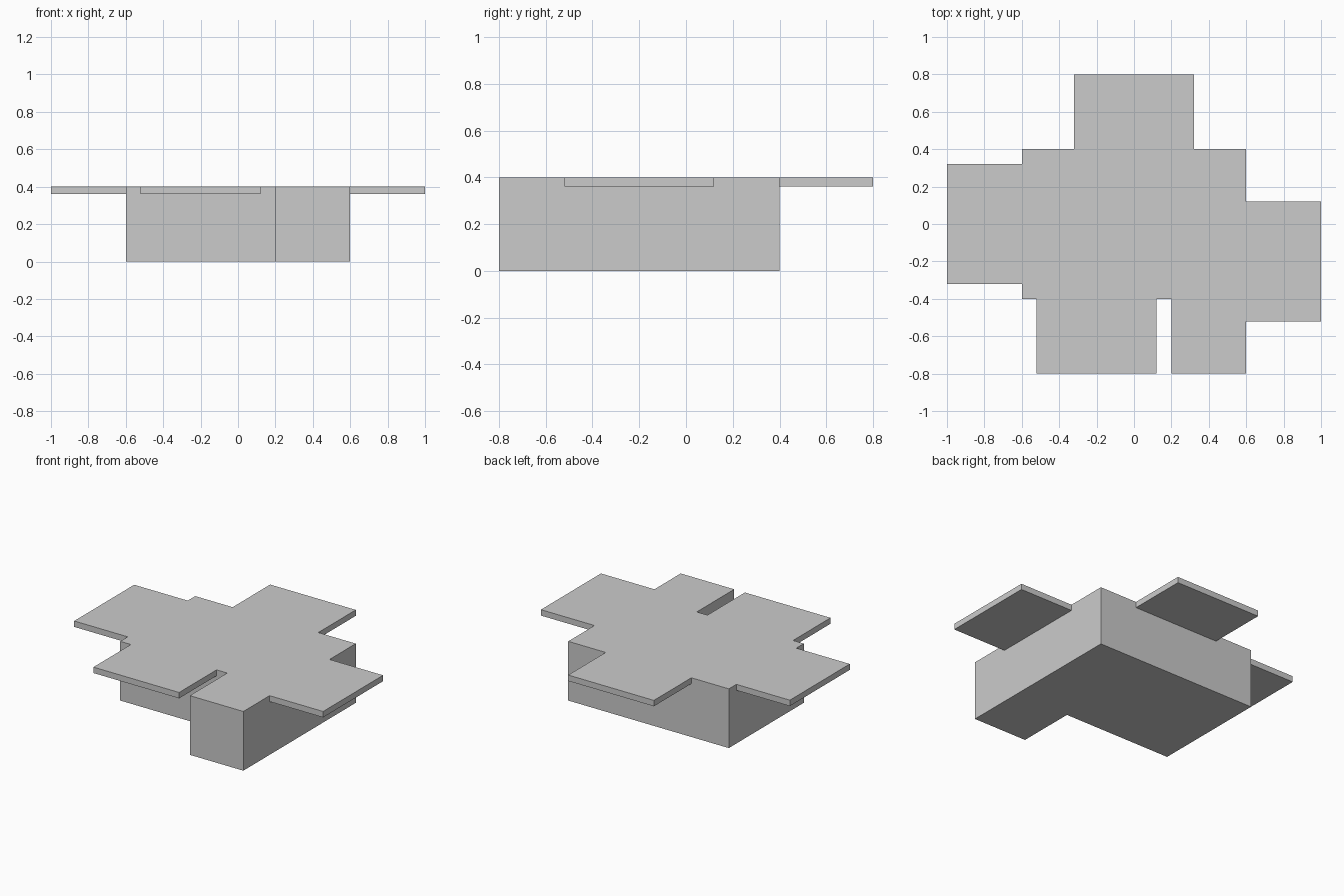
import bpy
import bmesh

if "Cube" in bpy.data.objects:
    bpy.data.objects.remove(bpy.data.objects["Cube"])

TOP = 0.4
SLAB_BOTTOM = 0.36


def prism(name, outline, z0, z1):
    """Extrude a flat outline from z0 to z1."""
    bm = bmesh.new()
    base = bm.faces.new([bm.verts.new((x, y, z0)) for x, y in outline])
    top = bmesh.ops.extrude_face_region(bm, geom=[base], use_keep_orig=True)
    verts = [v for v in top["geom"] if isinstance(v, bmesh.types.BMVert)]
    bmesh.ops.translate(bm, verts=verts, vec=(0, 0, z1 - z0))
    bmesh.ops.recalc_face_normals(bm, faces=bm.faces)
    mesh = bpy.data.meshes.new(name)
    bm.to_mesh(mesh)
    bm.free()
    obj = bpy.data.objects.new(name, mesh)
    bpy.context.collection.objects.link(obj)
    return obj


# L-shaped solid body
prism("body", [(-0.6, -0.4), (0.2, -0.4), (0.2, -0.8),
               (0.6, -0.8), (0.6, 0.4), (-0.6, 0.4)], 0, TOP)

# Thin slabs projecting flush with the top, one per side
slabs = {
    "left_slab": (-1.0, -0.6, -0.32, 0.32),
    "right_slab": (0.6, 1.0, -0.52, 0.12),
    "back_slab": (-0.32, 0.32, 0.4, 0.8),
    "front_slab": (-0.52, 0.12, -0.8, -0.4),
}
for name, (x0, x1, y0, y1) in slabs.items():
    prism(name, [(x0, y0), (x1, y0), (x1, y1), (x0, y1)], SLAB_BOTTOM, TOP)
